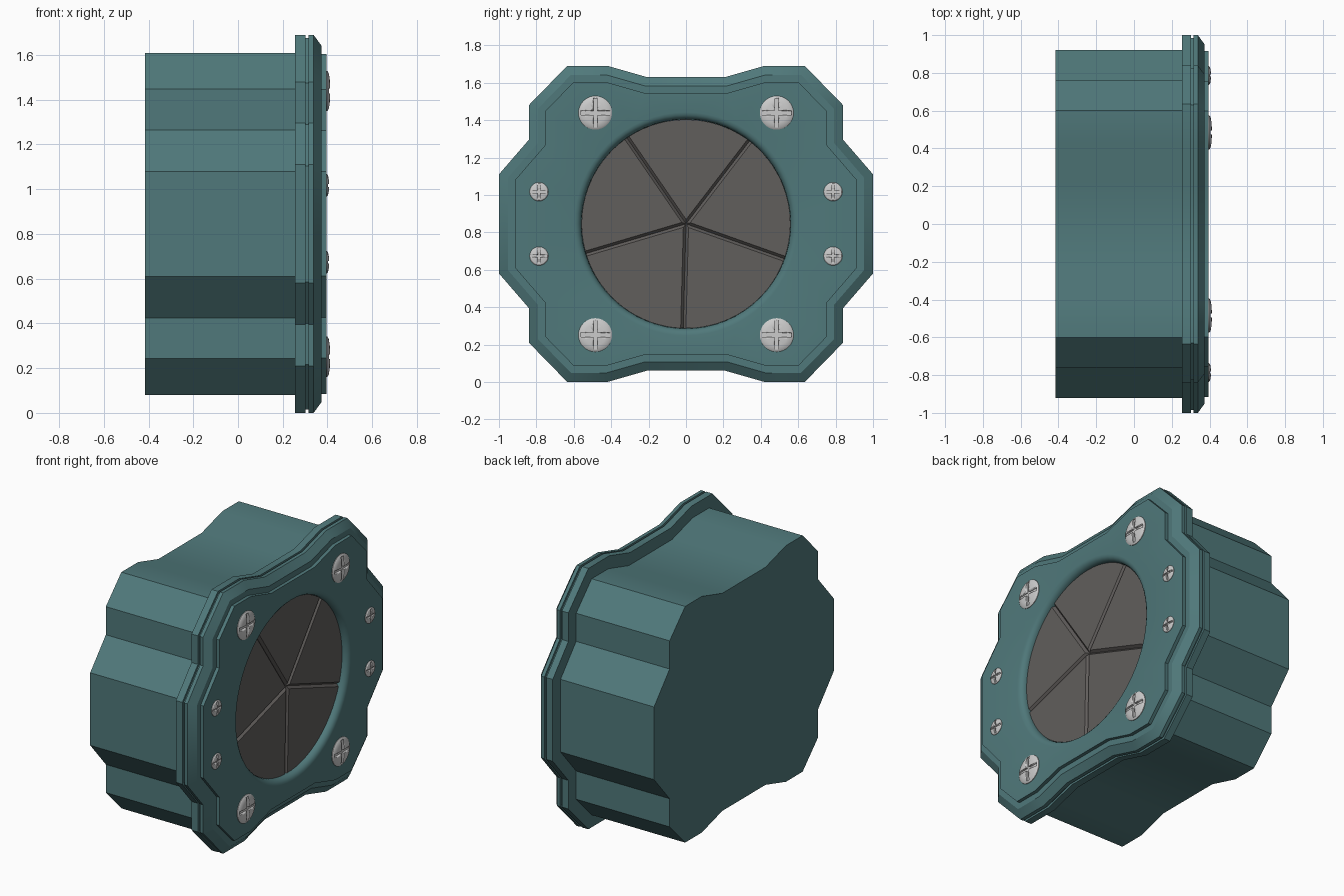
import bpy, bmesh
from math import pi, sin, cos, asin, radians
from mathutils import Vector, Matrix

if "Cube" in bpy.data.objects:
    bpy.data.objects.remove(bpy.data.objects["Cube"])

CZ = 0.845  # height of the face centre


def material(name, rgb):
    m = bpy.data.materials.new(name)
    m.diffuse_color = (*rgb, 1)
    m.use_nodes = True
    m.node_tree.nodes["Principled BSDF"].inputs["Base Color"].default_value = m.diffuse_color
    return m


TEAL = material("teal_paint", (0.08, 0.19, 0.197))
DARK = material("dark_metal", (0.12, 0.112, 0.107))


def finish(bm, name, mat=None, angle=30):
    bmesh.ops.recalc_face_normals(bm, faces=bm.faces)
    me = bpy.data.meshes.new(name)
    bm.to_mesh(me)
    bm.free()
    ob = bpy.data.objects.new(name, me)
    bpy.context.collection.objects.link(ob)
    if mat:
        me.materials.append(mat)
    bpy.ops.object.select_all(action='DESELECT')
    ob.select_set(True)
    bpy.context.view_layer.objects.active = ob
    bpy.ops.object.shade_smooth_by_angle(angle=radians(angle))
    return ob


# Outline quadrant, mirrored twice into a counter-clockwise loop
QUAD = [(1.0, .265), (.84, .45), (.84, .635), (.635, .845), (.42, .845), (.21, .785)]
half = QUAD + [(-y, z) for y, z in reversed(QUAD)]
OUTLINE = [Vector(p) for p in half + [(-y, -z) for y, z in half]]


def outline(inset):
    pts = []
    for i, p in enumerate(OUTLINE):
        a = (p - OUTLINE[i - 1]).normalized()
        b = (OUTLINE[(i + 1) % len(OUTLINE)] - p).normalized()
        na, nb = Vector((-a.y, a.x)), Vector((-b.y, b.x))
        pts.append(p + (na + nb) * inset / (1 + na.dot(nb)))
    return pts


def circle(r, n=64):
    return [(r * cos(2 * pi * i / n), r * sin(2 * pi * i / n)) for i in range(n)]


def ring(bm, x, pts, cz=CZ):
    return [bm.verts.new((x, p[0], p[1] + cz)) for p in pts]


def loft(bm, rings, start=True, end=True):
    for r, s in zip(rings, rings[1:]):
        for i in range(len(r)):
            j = (i + 1) % len(r)
            bm.faces.new((r[i], r[j], s[j], s[i]))
    if start:
        bm.faces.new(rings[0][::-1])
    if end:
        bm.faces.new(rings[-1])


# Rear body
bm = bmesh.new()
loft(bm, [ring(bm, x, outline(.08)) for x in (-.415, .27)])
finish(bm, "rear_body", TEAL)

# Flange with seam groove, chamfer, raised face and round opening
bm = bmesh.new()
profile = [(.255, 0), (.301, 0), (.301, .015), (.315, .015), (.315, 0), (.338, 0),
           (.373, .048), (.373, .085), (.395, .085)]
outer = [ring(bm, x, outline(d)) for x, d in profile]
loft(bm, outer, end=False)
inner = [ring(bm, .355 + .04 * cos(t), circle(.597 - .038 * sin(t)))
         for t in (0, pi / 8, pi / 4, 3 * pi / 8, pi / 2)]
inner.append(ring(bm, .33, circle(.559)))
loft(bm, inner, start=False)
edges = [bm.edges.get((r[i - 1], r[i])) for r in (outer[-1], inner[0]) for i in range(len(r))]
bmesh.ops.triangle_fill(bm, edges=edges, use_beauty=True, normal=(1, 0, 0))
finish(bm, "front_flange", TEAL)

# Five shutter blades with bevelled edges meeting in grooves
R, GAP, N = .558, .014, 16
for k in range(5):
    a = radians(-91.5 + 72 * k)
    w = 2 * pi / 5
    mid = a + w / 2
    da = asin(GAP / R)
    apex = GAP / sin(w / 2)
    base = [(0, 0)] + [(R * cos(a + w * i / N), R * sin(a + w * i / N)) for i in range(N + 1)]
    top = [(apex * cos(mid), apex * sin(mid))]
    for i in range(N + 1):
        t = a + da + (w - 2 * da) * i / N
        top.append((R * cos(t), R * sin(t)))
    bm = bmesh.new()
    loft(bm, [ring(bm, .328, base), ring(bm, .338, base), ring(bm, .355, top)])
    finish(bm, f"shutter_blade_{k + 1}", DARK)


# Domed cross-slot screws
def screw(name, y, z, r, top):
    bm = bmesh.new()
    h = top - .393
    prof = [(.385, r), (.393 + h * .3, r), (.393 + h * .65, r * .9),
            (.393 + h * .88, r * .65), (top, r * .3)]
    loft(bm, [ring(bm, x, circle(q, 32), 0) for x, q in prof])
    head = finish(bm, name)
    bm = bmesh.new()
    s, t, d = r * .86, r * .12, h * .75   # plus-shaped slot
    arm = [(s, -t), (s, t), (t, t), (t, s), (-t, s), (-t, t),
           (-s, t), (-s, -t), (-t, -t), (-t, -s), (t, -s), (t, -t)]
    loft(bm, [ring(bm, x, arm, 0) for x in (top - d, top + .05)])
    cutter = finish(bm, "slot_cutter")
    cutter.hide_render = True
    mod = head.modifiers.new("slot", 'BOOLEAN')
    mod.operation, mod.object, mod.solver = 'DIFFERENCE', cutter, 'EXACT'
    bpy.context.view_layer.objects.active = head
    bpy.ops.object.modifier_apply(modifier=mod.name)
    bpy.data.objects.remove(cutter)
    head.location = (0, y, z)


for sy, side in ((-1, "left"), (1, "right")):
    for sz, level in ((-1, "lower"), (1, "upper")):
        screw(f"large_screw_{level}_{side}", sy * .485, CZ + sz * .594, .09, .412)
        screw(f"small_screw_{level}_{side}", sy * .786, CZ + sz * .172, .05, .407)
